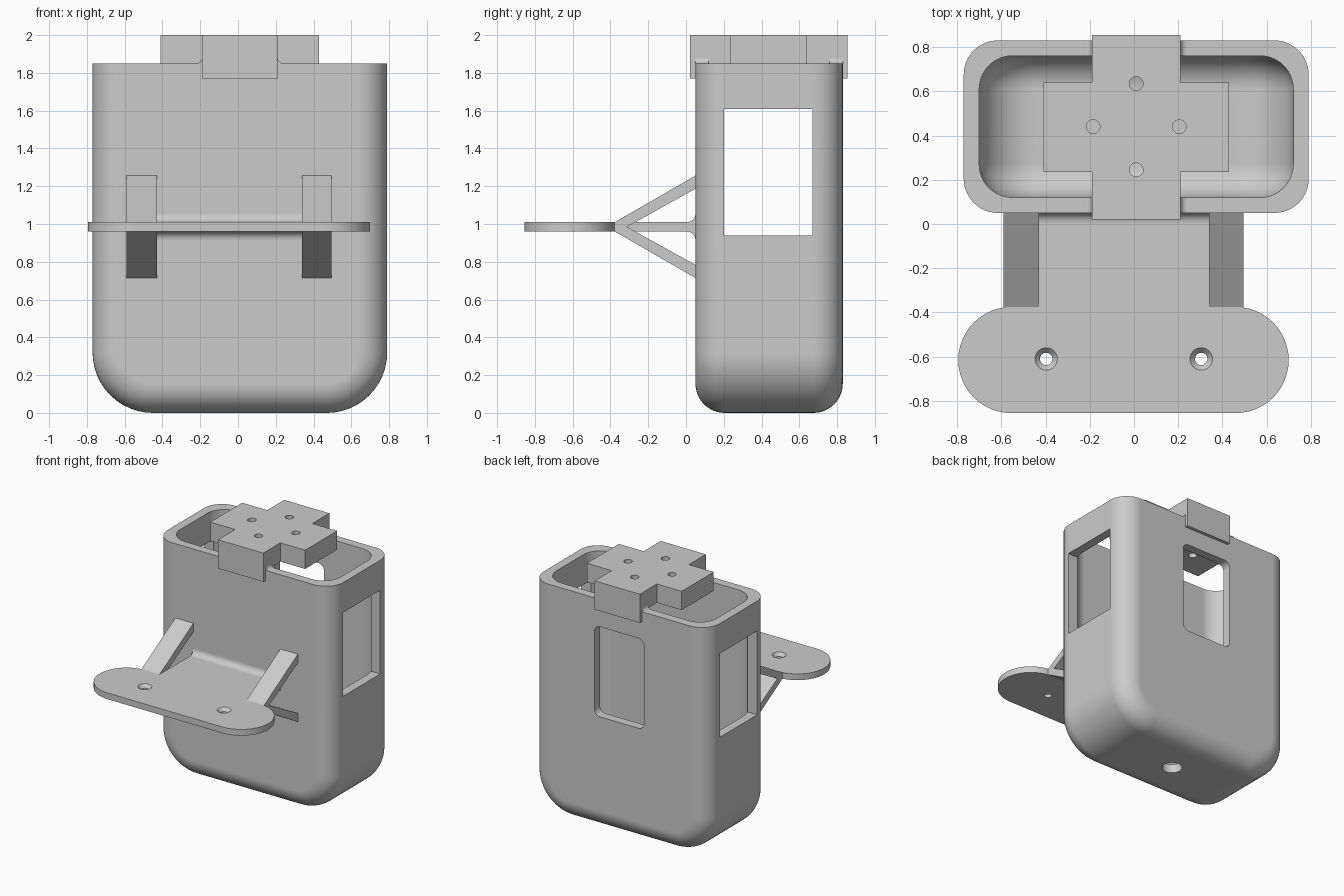
import bpy, bmesh
from math import sin, cos, pi, radians

cube = bpy.data.objects.get("Cube")
if cube:
    bpy.data.objects.remove(cube, do_unlink=True)

grey = bpy.data.materials.new("matte_grey")
grey.use_nodes = True
grey.diffuse_color = (0.6, 0.6, 0.6, 1)
grey.node_tree.nodes["Principled BSDF"].inputs["Base Color"].default_value = (0.6, 0.6, 0.6, 1)


def make(name, bm):
    bmesh.ops.recalc_face_normals(bm, faces=bm.faces[:])
    mesh = bpy.data.meshes.new(name)
    bm.to_mesh(mesh)
    bm.free()
    mesh.materials.append(grey)
    obj = bpy.data.objects.new(name, mesh)
    bpy.context.collection.objects.link(obj)
    return obj


def activate(obj):
    bpy.ops.object.select_all(action='DESELECT')
    obj.select_set(True)
    bpy.context.view_layer.objects.active = obj


def arc(cx, cy, r, a0, a1, n=12):
    angles = [radians(a0 + (a1 - a0) * i / n) for i in range(n + 1)]
    return [(cx + r * cos(a), cy + r * sin(a)) for a in angles]


def rect(x0, x1, y0, y1):
    return [(x0, y0), (x1, y0), (x1, y1), (x0, y1)]


def prism(name, outline, axis, lo, hi):
    """Extrude a 2D outline along the named axis."""
    place = {'x': lambda p, t: (t, p[0], p[1]),
             'y': lambda p, t: (p[0], t, p[1]),
             'z': lambda p, t: (p[0], p[1], t)}[axis]
    bm = bmesh.new()
    a, b = [[bm.verts.new(place(p, t)) for p in outline] for t in (lo, hi)]
    bm.faces.new(a)
    bm.faces.new(b)
    for i in range(len(a)):
        j = (i + 1) % len(a)
        bm.faces.new((a[i], a[j], b[j], b[i]))
    return make(name, bm)


def cone(name, x, y, z0, z1, r0, r1):
    bm = bmesh.new()
    bmesh.ops.create_cone(bm, cap_ends=True, segments=40, radius1=r0, radius2=r1, depth=z1 - z0)
    bmesh.ops.translate(bm, verts=bm.verts[:], vec=(x, y, (z0 + z1) / 2))
    return make(name, bm)


def cut(obj, cutters):
    for cutter in cutters:
        cutter.hide_render = True
        mod = obj.modifiers.new("cut", 'BOOLEAN')
        mod.operation, mod.solver, mod.object = 'DIFFERENCE', 'EXACT', cutter
        activate(obj)
        bpy.ops.object.modifier_apply(modifier=mod.name)
        bpy.data.objects.remove(cutter, do_unlink=True)


def smooth(obj):
    activate(obj)
    bpy.ops.object.shade_smooth_by_angle(angle=radians(30))
    mod = obj.modifiers.new("even_shading", 'WEIGHTED_NORMAL')
    mod.keep_sharp = True


CX, CY = 0.01, 0.44


def tub(name, hw, hd, bottom, top, big, small, n=12):
    """U-shaped front outline, with its front and back rims rounded over."""
    steps = [(-1, pi / 2 * (1 - i / n)) for i in range(n + 1)]
    steps += [(1, pi / 2 * i / n) for i in range(n + 1)]
    bm = bmesh.new()
    rings = []
    for side, a in steps:
        d = small * (1 - cos(a))
        y = CY + side * (hd - small + small * sin(a))
        outline = [(CX - hw + d, top)]
        outline += arc(CX - hw + big, bottom + big, big - d, 180, 270)
        outline += arc(CX + hw - big, bottom + big, big - d, 270, 360)
        outline += [(CX + hw - d, top)]
        rings.append([bm.verts.new((x, y, z)) for x, z in outline])
    for a, b in zip(rings, rings[1:]):
        for i in range(len(a)):
            j = (i + 1) % len(a)
            bm.faces.new((a[i], a[j], b[j], b[i]))
    bm.faces.new(rings[0])
    bm.faces.new(rings[-1])
    return make(name, bm)


# Hollow body with side windows, a back window and a drain hole
body = tub("body", 0.78, 0.39, 0, 1.85, 0.32, 0.155)
r = 0.05
x0, x1, z0, z1 = -0.21 + r, 0.23 - r, 0.91 + r, 1.63 - r
window = (arc(x0, z0, r, 180, 270, 6) + arc(x1, z0, r, 270, 360, 6)
          + arc(x1, z1, r, 0, 90, 6) + arc(x0, z1, r, 90, 180, 6))
cut(body, [
    tub("cavity", 0.71, 0.32, 0.07, 1.95, 0.26, 0.15),
    prism("side_window", rect(0.2, 0.67, 0.94, 1.61), 'x', -1, 1),
    prism("back_window", window, 'y', 0.6, 1),
    cone("drain_hole", CX, CY, -0.1, 0.2, 0.073, 0.073),
])
smooth(body)

# Cross-shaped top bracket that hooks over the front and back walls
ax0, ax1, ay0, ay1 = -0.19, 0.21, 0.235, 0.64
cross = [(ax0, 0.02), (ax1, 0.02), (ax1, ay0), (0.43, ay0), (0.43, ay1), (ax1, ay1),
         (ax1, 0.855), (ax0, 0.855), (ax0, ay1), (-0.41, ay1), (-0.41, ay0), (ax0, ay0)]
bracket = prism("top_bracket", cross, 'z', 1.77, 2)
cut(bracket, [prism("wall_gap", rect(0.05, 0.83, 1.6, 1.85), 'x', -1, 1)])
cut(bracket, [cone("screw_hole", CX + dx, CY + dy, 1.7, 2.1, 0.031, 0.031)
              for dx, dy in ((0.195, 0), (-0.195, 0), (0, 0.195), (0, -0.195))])
smooth(bracket)


def fillet(name, axis, lo, hi, u, v, su, sv, r):
    curve = [(u + su * (r - r * cos(a)), v + sv * (r - r * sin(a)))
             for a in (pi / 2 * i / 8 for i in range(9))]
    smooth(prism(name, [(u, v)] + curve, axis, lo, hi))


for label, lo, hi in (("front", 0.05, 0.12), ("back", 0.76, 0.83)):
    fillet(label + "_bracket_fillet_right", 'y', lo, hi, ax0, 1.85, -1, 1, 0.03)
    fillet(label + "_bracket_fillet_left", 'y', lo, hi, ax1, 1.85, 1, 1, 0.03)

# Mounting plate: rounded bar with a tongue running back to the body
px, py, pr = -0.0475, -0.615, 0.24
outline = (arc(px - 0.507, py, pr, 90, 270, 24) + arc(px + 0.507, py, pr, 270, 450, 24)
           + [(0.34, -0.375), (0.34, 0.06), (-0.43, 0.06), (-0.43, -0.375)])
plate = prism("mounting_plate", outline, 'z', 0.96, 1.01)
for x in (-0.397, 0.304):
    cut(plate, [cone("plate_hole", x, -0.61, 0.9, 1.1, 0.028, 0.028),
                cone("countersink", x, -0.61, 0.975, 1.015, 0.02, 0.055)])
smooth(plate)
fillet("upper_plate_fillet", 'x', -0.43, 0.34, 0.05, 1.01, -1, 1, 0.045)
fillet("lower_plate_fillet", 'x', -0.43, 0.34, 0.05, 0.96, -1, -1, 0.045)

# V-shaped braces on both sides of the tongue
brace = [(0.06, 1.262), (-0.385, 1.005), (-0.385, 0.965), (0.06, 0.708),
         (0.06, 0.778), (-0.313, 0.985), (0.06, 1.192)]
prism("right_brace", brace, 'x', -0.59, -0.43)
prism("left_brace", brace, 'x', 0.34, 0.495)
